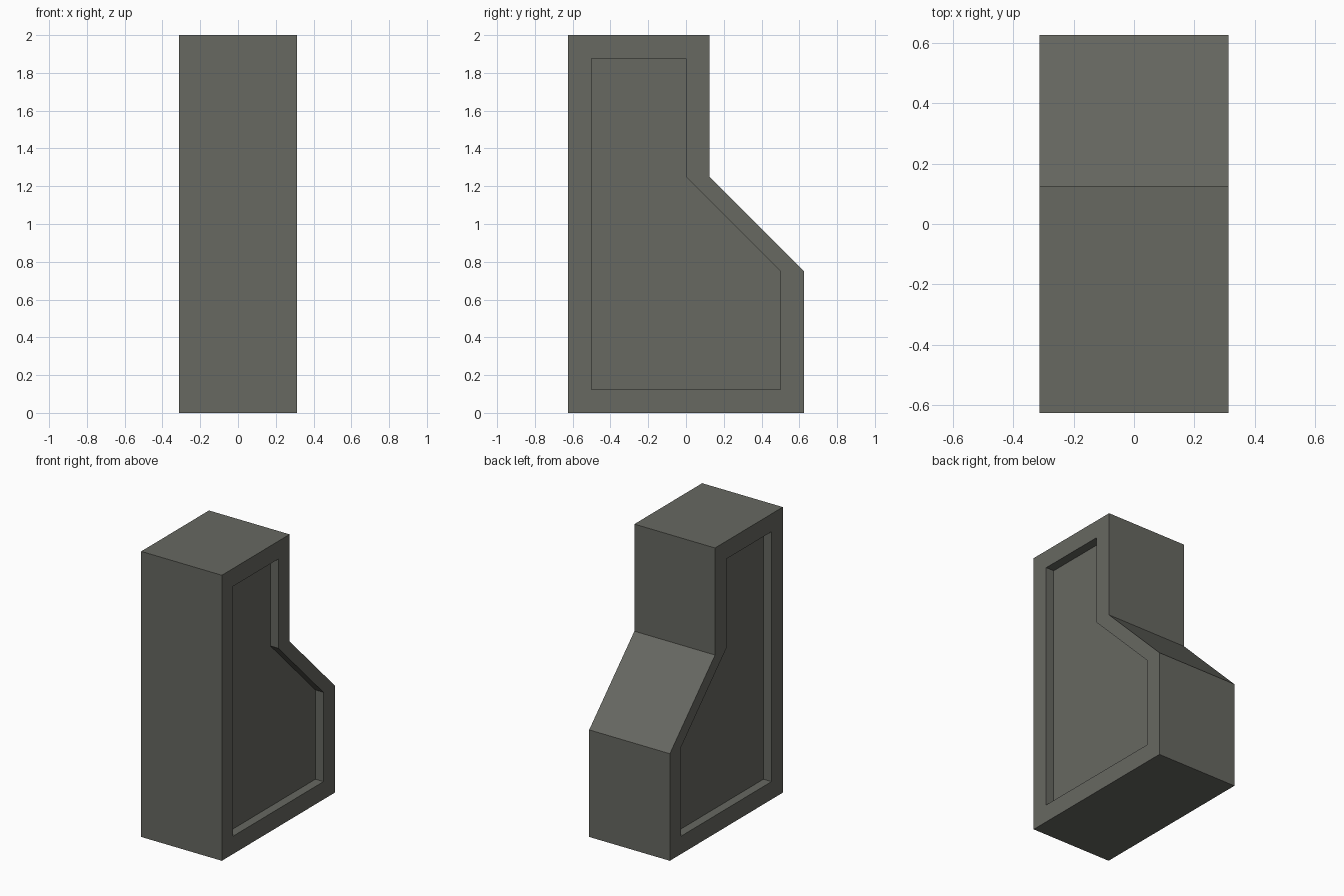
import bpy, bmesh

if "Cube" in bpy.data.objects:
    bpy.data.objects.remove(bpy.data.objects["Cube"])

grey = bpy.data.materials.new("warm_dark_grey")
grey.diffuse_color = (0.135, 0.138, 0.120, 1)
grey.use_nodes = True
grey.node_tree.nodes["Principled BSDF"].inputs["Base Color"].default_value = grey.diffuse_color

# Side profiles as (y, z): outer silhouette and the panel recessed in each side
OUTER = [(-.625, 0), (.625, 0), (.625, .75), (.125, 1.25), (.125, 2), (-.625, 2)]
PANEL = [(-.5, .125), (.5, .125), (.5, .75), (0, 1.25), (0, 1.875), (-.5, 1.875)]
HALF_WIDTH, DEPTH = 0.3125, 0.0625

bm = bmesh.new()


def ring(profile, x):
    return [bm.verts.new((x, y, z)) for y, z in profile]


def bridge(a, b):
    for i in range(len(a)):
        j = (i + 1) % len(a)
        bm.faces.new((a[i], a[j], b[j], b[i]))


# Closed shell: left panel, left rim, outer walls, right rim, right panel
rings = [ring(PANEL, -HALF_WIDTH + DEPTH), ring(PANEL, -HALF_WIDTH),
         ring(OUTER, -HALF_WIDTH), ring(OUTER, HALF_WIDTH),
         ring(PANEL, HALF_WIDTH), ring(PANEL, HALF_WIDTH - DEPTH)]
for a, b in zip(rings, rings[1:]):
    bridge(a, b)
bm.faces.new(rings[0])
bm.faces.new(rings[-1])
bmesh.ops.recalc_face_normals(bm, faces=bm.faces)

mesh = bpy.data.meshes.new("stepped_body")
bm.to_mesh(mesh)
bm.free()
mesh.materials.append(grey)
body = bpy.data.objects.new("stepped_body", mesh)
bpy.context.collection.objects.link(body)
